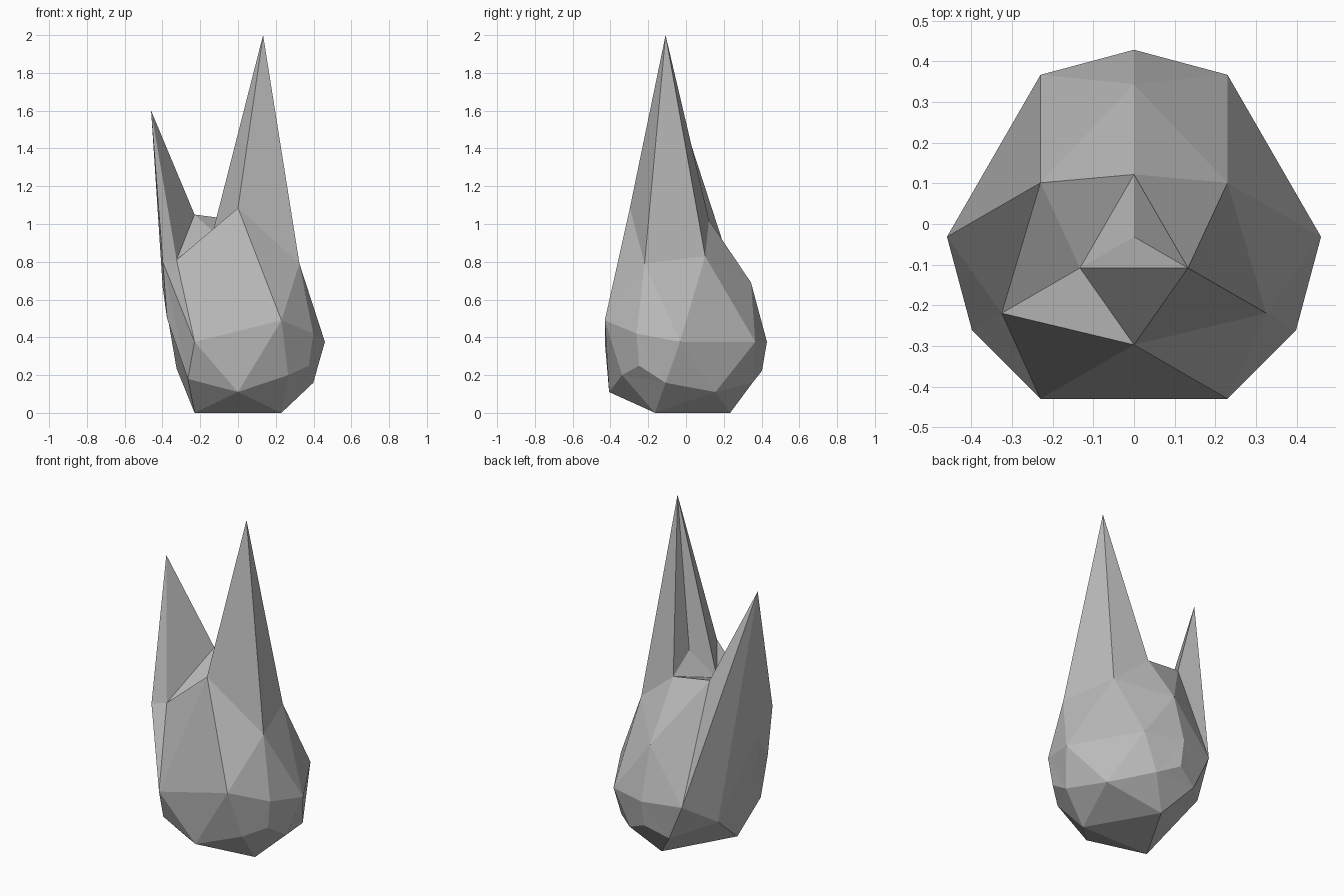
import bpy
import bmesh
from mathutils import Vector

default = bpy.data.objects.get("Cube")
if default:
    bpy.data.objects.remove(default, do_unlink=True)

RADIUS = 0.46
CENTRE = Vector((0, -0.0315, 0.376))
DIVISIONS = 4

# Lattice axes of the round stone, tilted so one corner points up
AXES = [Vector((0, 0.8165, 0.5774)),
        Vector((0.7071, -0.4082, 0.5774)),
        Vector((-0.7071, -0.4082, 0.5774))]
CORNERS = [Vector(c) for c in ((1, 1, 1), (1, -1, -1), (-1, 1, -1), (-1, -1, 1))]

# Heights of the points pulled up out of the round stone
PULLED = {
    # crown around the valley, with the tall spike
    (2, 2, 2): 1.12, (2, 1, 1): 1.02, (1, 2, 1): 2.0, (1, 1, 2): 0.96,
    (1, 1, 0): 0.83, (1, 0, 1): 1.05, (0, 1, 1): 1.085,
    # shoulders
    (2, 0, 0): 0.69, (0, 2, 0): 0.79, (0, 0, 2): 0.81,
    # short spike and the flank below it
    (0, -1, 1): 1.6, (-1, -1, 2): 0.8, (-1, -2, 1): 0.66,
    (-2, -2, 2): 0.5, (0, -2, 0): 0.235, (-2, -1, 1): 0.18,
    # slight lift below the tall spike
    (-1, 1, 0): 0.49, (-1, 2, -1): 0.42, (-2, 2, -2): 0.25, (-2, 1, -1): 0.2,
}


def stone_point(bm, points, key):
    """Return the vertex of a lattice point, making it once."""
    if key not in points:
        direction = sum((a * k for a, k in zip(AXES, key)), Vector()).normalized()
        place = CENTRE + direction * RADIUS
        place.z = PULLED.get(key, max(place.z, 0))
        points[key] = bm.verts.new(place)
    return points[key]


def add_side(bm, points, a, b, c):
    """Split one big triangle into a grid of small facets."""
    def at(i, j):
        total = a * (DIVISIONS - i - j) + b * i + c * j
        return stone_point(bm, points, tuple(round(v / 2) for v in total))

    for i in range(DIVISIONS):
        for j in range(DIVISIONS - i):
            bm.faces.new((at(i, j), at(i + 1, j), at(i, j + 1)))
            if i + j < DIVISIONS - 1:
                bm.faces.new((at(i + 1, j), at(i + 1, j + 1), at(i, j + 1)))


# Spiked rock body
bm = bmesh.new()
points = {}
for skipped in range(len(CORNERS)):
    add_side(bm, points, *[c for n, c in enumerate(CORNERS) if n != skipped])
bmesh.ops.recalc_face_normals(bm, faces=bm.faces)

mesh = bpy.data.meshes.new("spiked_rock")
bm.to_mesh(mesh)
bm.free()
rock = bpy.data.objects.new("spiked_rock", mesh)
bpy.context.collection.objects.link(rock)

# Plain grey stone
stone = bpy.data.materials.new("grey_stone")
stone.use_nodes = True
grey = (0.5, 0.5, 0.5, 1)
stone.diffuse_color = grey
stone.node_tree.nodes["Principled BSDF"].inputs["Base Color"].default_value = grey
mesh.materials.append(stone)
